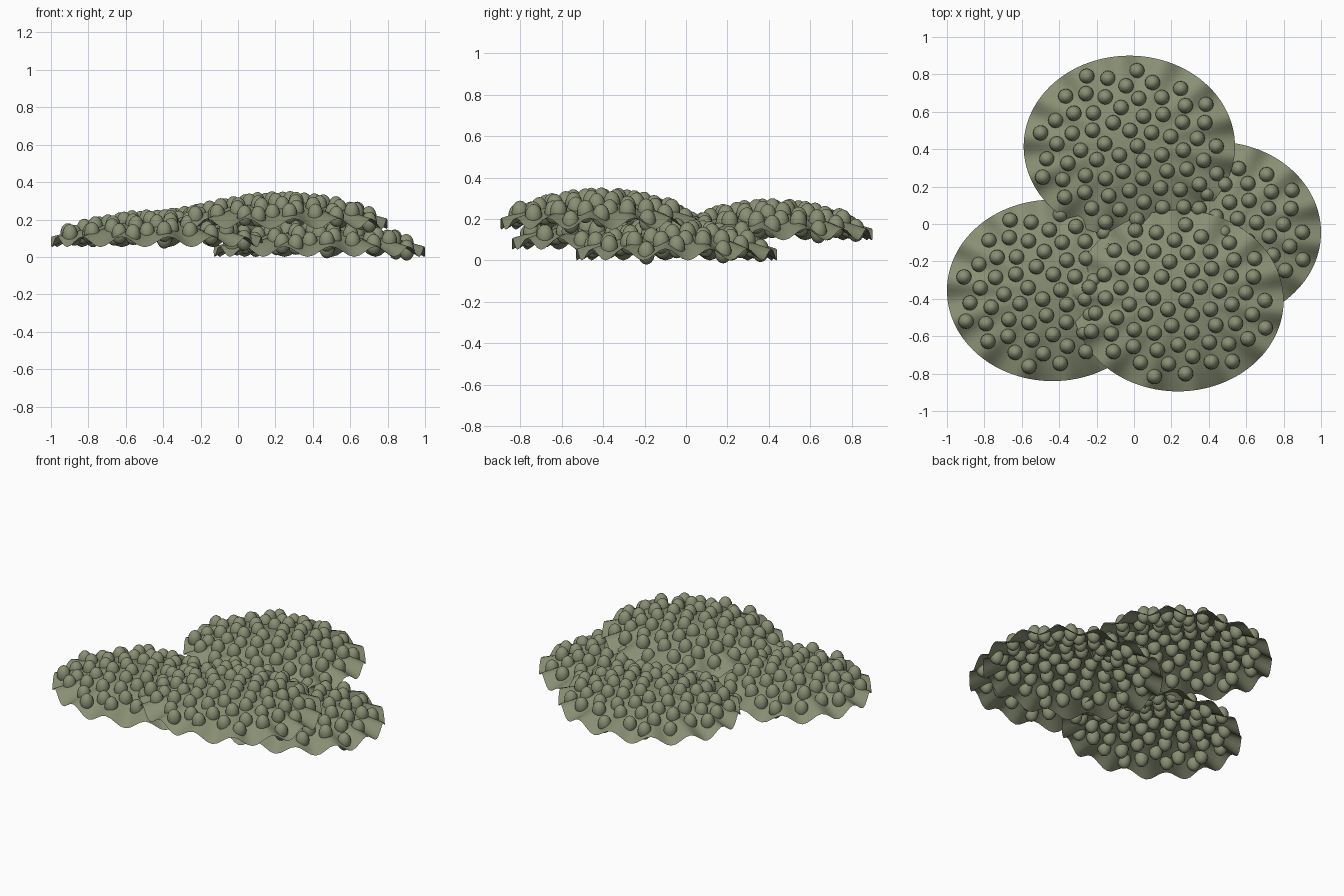
import bpy, bmesh, math
from mathutils import Matrix

if "Cube" in bpy.data.objects:
    bpy.data.objects.remove(bpy.data.objects["Cube"])

RX, RY = 0.565, 0.485      # cap half-widths
DOME, WAVE = 0.12, 0.028   # dome rise and rim ripple
SEG, RINGS, BUMPS = 112, 14, 65

olive = bpy.data.materials.new("olive")
olive.diffuse_color = (0.25, 0.275, 0.175, 1)
olive.use_nodes = True
olive.node_tree.nodes["Principled BSDF"].inputs["Base Color"].default_value = olive.diffuse_color


def height(r, t):
    """Cap surface height: shallow dome with a ripple that grows to the rim."""
    return DOME * (1 - r * r) - WAVE * math.sin(14 * t) * r ** 3


def finish(bm, name, loc):
    for f in bm.faces:
        f.smooth = True
    me = bpy.data.meshes.new(name)
    bm.to_mesh(me)
    bm.free()
    me.materials.append(olive)
    ob = bpy.data.objects.new(name, me)
    ob.location = loc
    bpy.context.collection.objects.link(ob)


def cap(name, loc):
    # thin wavy dome sheet
    bm = bmesh.new()
    centre = bm.verts.new((0, 0, DOME))
    prev = None
    for k in range(1, RINGS + 1):
        r = k / RINGS
        ring = []
        for j in range(SEG):
            t = 2 * math.pi * j / SEG
            ring.append(bm.verts.new((RX * r * math.cos(t), RY * r * math.sin(t), height(r, t))))
        for j in range(SEG):
            n = (j + 1) % SEG
            if prev:
                bm.faces.new((prev[j], ring[j], ring[n], prev[n]))
            else:
                bm.faces.new((centre, ring[j], ring[n]))
        prev = ring
    finish(bm, name + "_cap", loc)

    # egg-shaped bumps in a sunflower spiral, poking through the sheet
    bm = bmesh.new()
    for i in range(BUMPS):
        r = 0.89 * math.sqrt((i + 0.5) / BUMPS)
        t = math.radians(3 - 137.508 * i)
        place = Matrix.Translation((RX * r * math.cos(t), RY * r * math.sin(t), height(r, t)))
        bmesh.ops.create_uvsphere(bm, u_segments=16, v_segments=10, radius=1,
                                  matrix=place @ Matrix.Diagonal((0.041, 0.041, 0.056, 1)))
    finish(bm, name + "_bumps", loc)


# four overlapping caps, each a step higher
cap("right", (0.435, -0.045, 0.028))
cap("left", (-0.435, -0.355, 0.080))
cap("back", (-0.025, 0.415, 0.125))
cap("front", (0.235, -0.410, 0.177))
